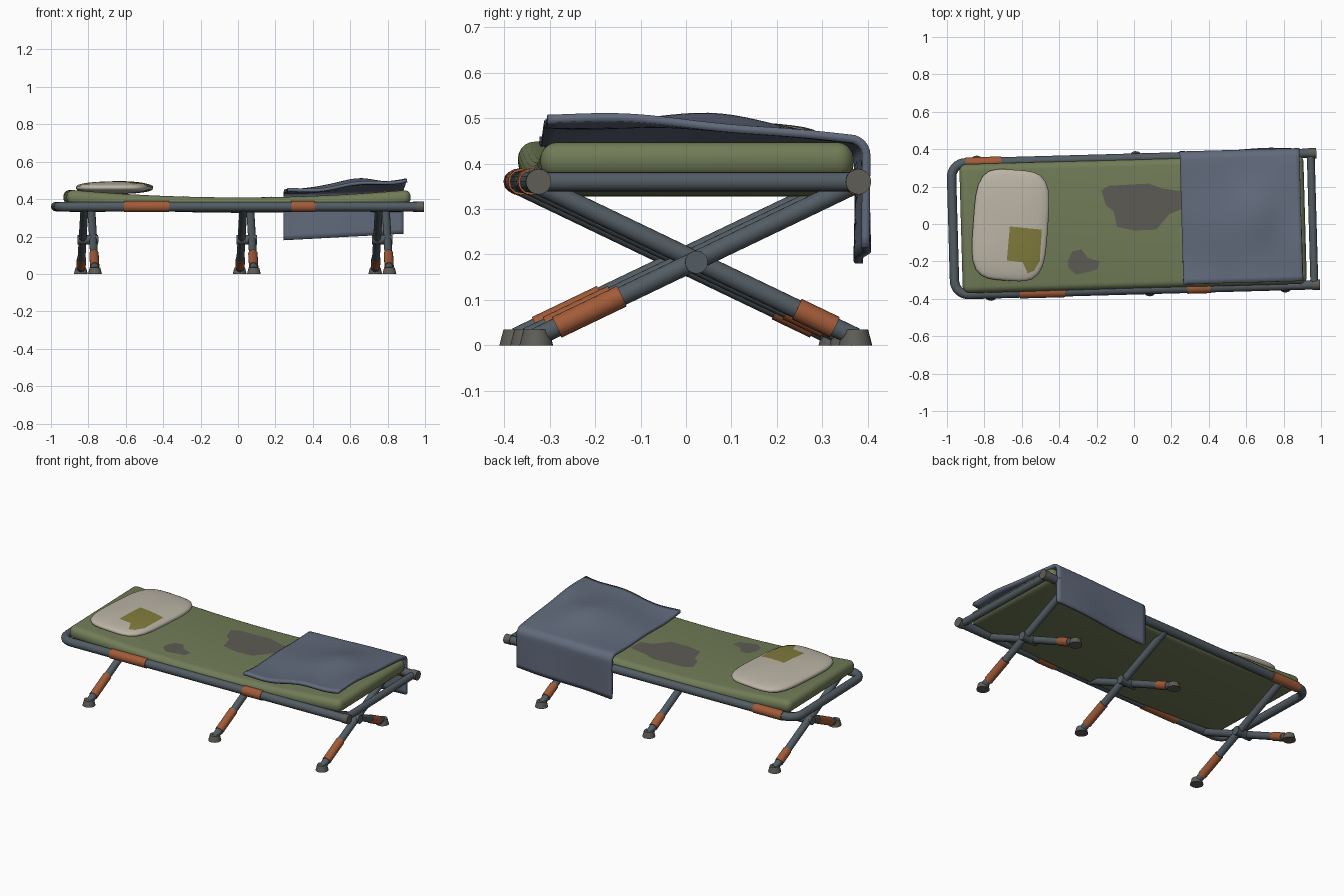
import bpy, bmesh, math
from math import sin, cos, pi, exp
from mathutils import Vector, Matrix
from mathutils.bvhtree import BVHTree

if "Cube" in bpy.data.objects:
    bpy.data.objects.remove(bpy.data.objects["Cube"])

YAW = Matrix.Rotation(0.028, 4, 'Z')   # the whole cot stands slightly askew
HW, RZ = 0.352, 0.36                   # rail half spacing and height


def material(name, rgb):
    m = bpy.data.materials.new(name)
    m.diffuse_color = (*rgb, 1)
    m.use_nodes = True
    m.node_tree.nodes["Principled BSDF"].inputs["Base Color"].default_value = m.diffuse_color
    return m


STEEL = material("steel", (0.085, 0.108, 0.125))
ORANGE = material("orange_tape", (0.36, 0.105, 0.04))
OLIVE = material("olive_cloth", (0.165, 0.2, 0.095))
BLUE = material("blue_wool", (0.12, 0.145, 0.2))
CREAM = material("cream_cloth", (0.5, 0.46, 0.38))
MUSTARD = material("mustard_patch", (0.22, 0.2, 0.045))
STAIN = material("grey_patch", (0.11, 0.105, 0.09))
RUBBER = material("rubber", (0.115, 0.11, 0.095))


def smooth(ob, angle=40):
    bpy.ops.object.select_all(action='DESELECT')
    ob.select_set(True)
    bpy.context.view_layer.objects.active = ob
    bpy.ops.object.shade_smooth_by_angle(angle=math.radians(angle))


def finish(name, bm, mat, angle=40):
    bmesh.ops.recalc_face_normals(bm, faces=bm.faces)
    me = bpy.data.meshes.new(name)
    bm.to_mesh(me)
    bm.free()
    ob = bpy.data.objects.new(name, me)
    bpy.context.collection.objects.link(ob)
    me.materials.append(mat)
    smooth(ob, angle)
    return ob


def rod(name, a, b, r, mat, r2=None):
    a, b = Vector(a), Vector(b)
    d = b - a
    m = Matrix.Translation((a + b) / 2) @ d.to_track_quat('Z', 'Y').to_matrix().to_4x4()
    bm = bmesh.new()
    bmesh.ops.create_cone(bm, cap_ends=True, segments=20, radius1=r,
                          radius2=r if r2 is None else r2, depth=d.length, matrix=m)
    return finish(name, bm, mat)


# U-shaped rail with rounded corners at the head end
c, xl = 0.075, -0.968
pts = [(0.97, -HW)]
for cy, a0 in ((-HW + c, 1.5 * pi), (HW - c, pi)):
    for i in range(9):
        a = a0 - i * pi / 16
        pts.append((xl + c + c * cos(a), cy + c * sin(a)))
pts.append((0.97, HW))
cu = bpy.data.curves.new("side_rails", 'CURVE')
cu.dimensions = '3D'
cu.bevel_depth, cu.bevel_resolution, cu.use_fill_caps = 0.025, 4, True
sp = cu.splines.new('POLY')
sp.points.add(len(pts) - 1)
for p, (x, y) in zip(sp.points, pts):
    p.co = (x, y, RZ, 1)
rail = bpy.data.objects.new("side_rails", cu)
bpy.context.collection.objects.link(rail)
cu.materials.append(STEEL)
bpy.ops.object.select_all(action='DESELECT')
rail.select_set(True)
bpy.context.view_layer.objects.active = rail
bpy.ops.object.convert(target='MESH')
smooth(bpy.context.object)

# Foot-end bar, rail caps and rail tape
rod("foot_end_bar", (0.955, -HW, RZ), (0.955, HW, RZ), 0.021, STEEL)
for y, side in ((-HW, "front"), (HW, "back")):
    rod(side + "_rail_cap", (0.945, y, RZ), (0.985, y, RZ), 0.028, RUBBER)
for y, x0, x1 in ((-HW, -0.62, -0.38), (-HW, 0.275, 0.4), (HW, -0.89, -0.7), (HW, 0.72, 0.885)):
    rod("rail_tape", (x0, y, RZ), (x1, y, RZ), 0.029, ORANGE)

# Three crossed leg pairs with feet, tape and a pivot
for x in (-0.803, 0.047, 0.772):
    for side, dx, t1 in ((-1, 0.028, 0.27), (1, -0.028, 0.185)):
        tag = "front" if side < 0 else "back"
        foot = Vector((x + dx, side * 0.352, 0.018))
        top = Vector((x + dx, -side * 0.345, 0.352))
        rod(tag + "_leg", foot, top, 0.021, STEEL)
        rod(tag + "_leg_tape", foot.lerp(top, 0.065), foot.lerp(top, t1), 0.025, ORANGE)
        rod(tag + "_foot", (foot.x, foot.y, 0), (foot.x, foot.y, 0.035), 0.037, RUBBER, 0.028)
    rod("leg_pivot", (x - 0.055, 0, 0.183), (x + 0.055, 0, 0.183), 0.025, STEEL)

# Sagging mattress
bm = bmesh.new()
bmesh.ops.create_cube(bm, size=1, matrix=Matrix.Translation((-0.005, 0, 0.41))
                      @ Matrix.Diagonal((1.84, 0.69, 0.082, 1)))
bmesh.ops.bevel(bm, geom=bm.edges[:], offset=0.037, segments=5, profile=0.5, affect='EDGES')
for i in range(-8, 9):
    bmesh.ops.bisect_plane(bm, geom=bm.verts[:] + bm.edges[:] + bm.faces[:],
                           plane_co=(i * 0.1, 0, 0), plane_no=(1, 0, 0))
for v in bm.verts:
    v.co.z -= 0.042 * max(0, 1 - (v.co.x / 0.92) ** 2)
mattress = finish("mattress", bm, OLIVE, 60)

# Pillow: squared-off flattened sphere
bm = bmesh.new()
bmesh.ops.create_uvsphere(bm, u_segments=40, v_segments=20, radius=1)
for v in bm.verts:
    x, y, z = v.co
    r = math.hypot(x, y)
    k = r / (x ** 4 + y ** 4) ** 0.25 if r > 1e-5 else 1
    v.co = (x * k * 0.2, y * k * 0.297, 0.034 * math.copysign(abs(z) ** 0.75, z))
bm.transform(Matrix.Translation((-0.66, 0.012, 0.461)) @ Matrix.Rotation(-0.1, 4, 'Z'))
pillow = finish("pillow", bm, CREAM, 80)


# Cloth patches laid on a surface, outline given in top-view coordinates
def patch(name, outline, target, mat):
    tree = BVHTree.FromPolygons([v.co for v in target.data.vertices],
                                [p.vertices[:] for p in target.data.polygons])
    inv = YAW.inverted()
    bm = bmesh.new()
    vs = [bm.verts.new(inv @ Vector((x, y, 1))) for x, y in outline]
    bm.faces.new(vs)
    bmesh.ops.triangulate(bm, faces=bm.faces[:])
    bmesh.ops.subdivide_edges(bm, edges=bm.edges[:], cuts=5, use_grid_fill=True)
    bmesh.ops.triangulate(bm, faces=bm.faces[:])
    for v in bm.verts:
        hit = tree.ray_cast(v.co, Vector((0, 0, -1)))[0]
        v.co.z = (hit.z if hit else 0.45) + 0.002
    ob = finish(name, bm, mat, 60)
    if ob.data.polygons[0].normal.z < 0:
        ob.data.flip_normals()


patch("pillow_patch", [(-0.664, -0.013), (-0.493, -0.03), (-0.504, -0.2), (-0.535, -0.25),
                       (-0.568, -0.264), (-0.595, -0.205), (-0.68, -0.195)], pillow, MUSTARD)
patch("large_mattress_patch", [(-0.175, 0.18), (-0.13, 0.205), (0.08, 0.216), (0.15, 0.19),
                               (0.26, 0.175), (0.26, 0.08), (0.19, 0.055), (0.12, -0.03),
                               (0, -0.035), (-0.09, -0.015), (-0.11, 0.07), (-0.15, 0.1)],
      mattress, STAIN)
patch("small_mattress_patch", [(-0.355, -0.2), (-0.33, -0.147), (-0.28, -0.136), (-0.25, -0.18),
                               (-0.185, -0.2), (-0.195, -0.243), (-0.275, -0.264),
                               (-0.31, -0.27), (-0.35, -0.235)], mattress, STAIN)


# Rumpled blanket, hanging over the back rail
def blanket_point(t, j):
    x = 0.255 + 0.64 * t
    y = -0.33 + 0.665 * min(j, 24) / 24
    s = (y + 0.33) / 0.665
    z = (0.443 + 0.066 * t * (1 - s) + 0.012 * t * s
         + 0.009 * (1 - s) * sin(15 * x + 5 * y) + 0.006 * sin(13 * y + 4 * x) * (1 - s * s)
         + 0.04 * exp(-((x - 0.66) / 0.13) ** 2 - ((y - 0.06) / 0.16) ** 2))
    if j > 24:
        if j <= 30:
            a = (j - 24) * pi / 12
            return x, y + 0.037 * sin(a), z - 0.037 * (1 - cos(a))
        d = (j - 30) / 8
        z0, z1 = z - 0.037, 0.18 + 0.035 * t
        return x, y + 0.037 + 0.006 * d * sin(11 * x), z0 + (z1 - z0) * d
    return x, y, z


bm = bmesh.new()
NU, NV = 28, 38
grid = [[bm.verts.new(blanket_point(i / NU, j)) for j in range(NV + 1)] for i in range(NU + 1)]
for i in range(NU):
    for j in range(NV):
        bm.faces.new((grid[i][j], grid[i + 1][j], grid[i + 1][j + 1], grid[i][j + 1]))
blanket = finish("blanket", bm, BLUE, 50)
sol = blanket.modifiers.new("thickness", 'SOLIDIFY')
sol.thickness, sol.offset = 0.018, 0

# Turn the finished cot to its slightly skewed stance
for ob in bpy.context.scene.objects:
    ob.matrix_world = YAW @ ob.matrix_world
